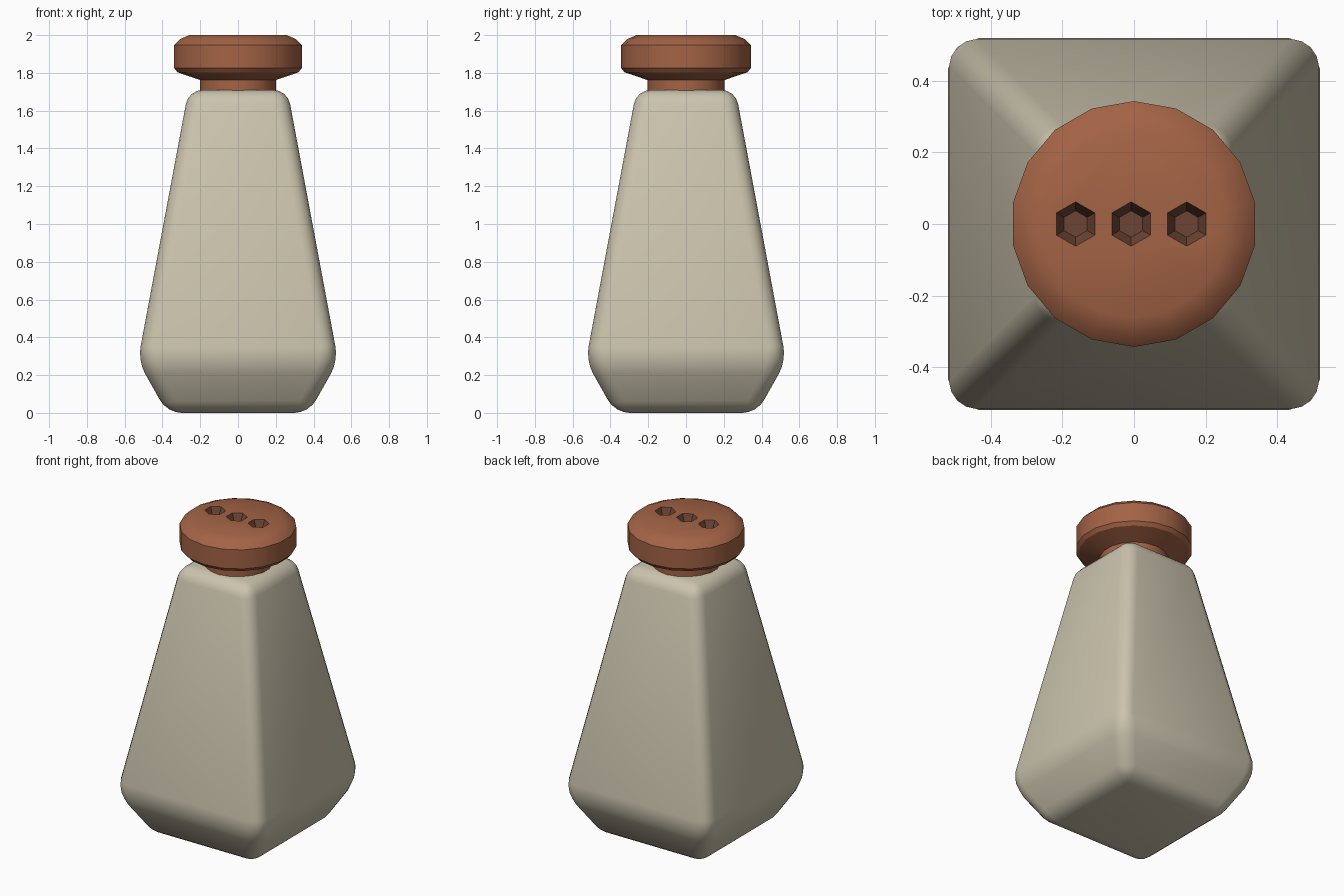
import bpy, bmesh, math

if "Cube" in bpy.data.objects:
    bpy.data.objects.remove(bpy.data.objects["Cube"])


def material(name, rgb):
    m = bpy.data.materials.new(name)
    m.diffuse_color = (*rgb, 1)
    m.use_nodes = True
    m.node_tree.nodes["Principled BSDF"].inputs["Base Color"].default_value = m.diffuse_color
    return m


stone = material("beige_ceramic", (0.60, 0.55, 0.42))
clay = material("terracotta", (0.37, 0.125, 0.06))
dark = material("dark_brown", (0.15, 0.06, 0.035))


def loft(bm, sides, profile, turn, cx=0.0, mat=0):
    """Stack of regular polygons (radius, z), capped at both ends."""
    rings = []
    for r, z in profile:
        angles = [turn + 2 * math.pi * i / sides for i in range(sides)]
        rings.append([bm.verts.new((cx + r * math.cos(a), r * math.sin(a), z)) for a in angles])
    faces = [bm.faces.new(rings[0][::-1]), bm.faces.new(rings[-1])]
    for a, b in zip(rings, rings[1:]):
        for i in range(sides):
            j = (i + 1) % sides
            faces.append(bm.faces.new((a[i], a[j], b[j], b[i])))
    for f in faces:
        f.material_index = mat


def finish(name, bm, mats):
    mesh = bpy.data.meshes.new(name)
    bm.to_mesh(mesh)
    bm.free()
    for m in mats:
        mesh.materials.append(m)
    ob = bpy.data.objects.new(name, mesh)
    bpy.context.collection.objects.link(ob)
    return ob


def apply_and_smooth(ob, mod):
    bpy.ops.object.select_all(action='DESELECT')
    ob.select_set(True)
    bpy.context.view_layer.objects.active = ob
    bpy.ops.object.modifier_apply(modifier=mod.name)
    bpy.ops.object.shade_smooth_by_angle(angle=math.radians(30))


# Tapered square body with rounded edges
bm = bmesh.new()
square = [(0.375, 0), (0.53, 0.275), (0.262, 1.71)]
loft(bm, 4, [(h * math.sqrt(2), z) for h, z in square], math.pi / 4)
body = finish("body", bm, [stone])
bevel = body.modifiers.new("round_edges", 'BEVEL')
bevel.limit_method = 'NONE'
bevel.width = 0.075
bevel.segments = 4
apply_and_smooth(body, bevel)

# Cap with neck
bm = bmesh.new()
loft(bm, 18, [(0.203, 1.69), (0.203, 1.762), (0.325, 1.803), (0.343, 1.825),
              (0.343, 1.948), (0.313, 1.978), (0.262, 2.0)], math.pi / 2)
cap = finish("cap", bm, [clay, dark])

# Three tapered hexagonal shaker holes
bm = bmesh.new()
for i in (-1, 0, 1):
    loft(bm, 6, [(0.037, 1.95), (0.062, 2.0), (0.067, 2.01)], math.pi / 2,
         cx=-0.008 + 0.155 * i, mat=1)
cutter = finish("hole_cutter", bm, [clay, dark])
cutter.hide_render = True
cut = cap.modifiers.new("holes", 'BOOLEAN')
cut.operation = 'DIFFERENCE'
cut.solver = 'EXACT'
cut.object = cutter
apply_and_smooth(cap, cut)
bpy.data.objects.remove(cutter)
